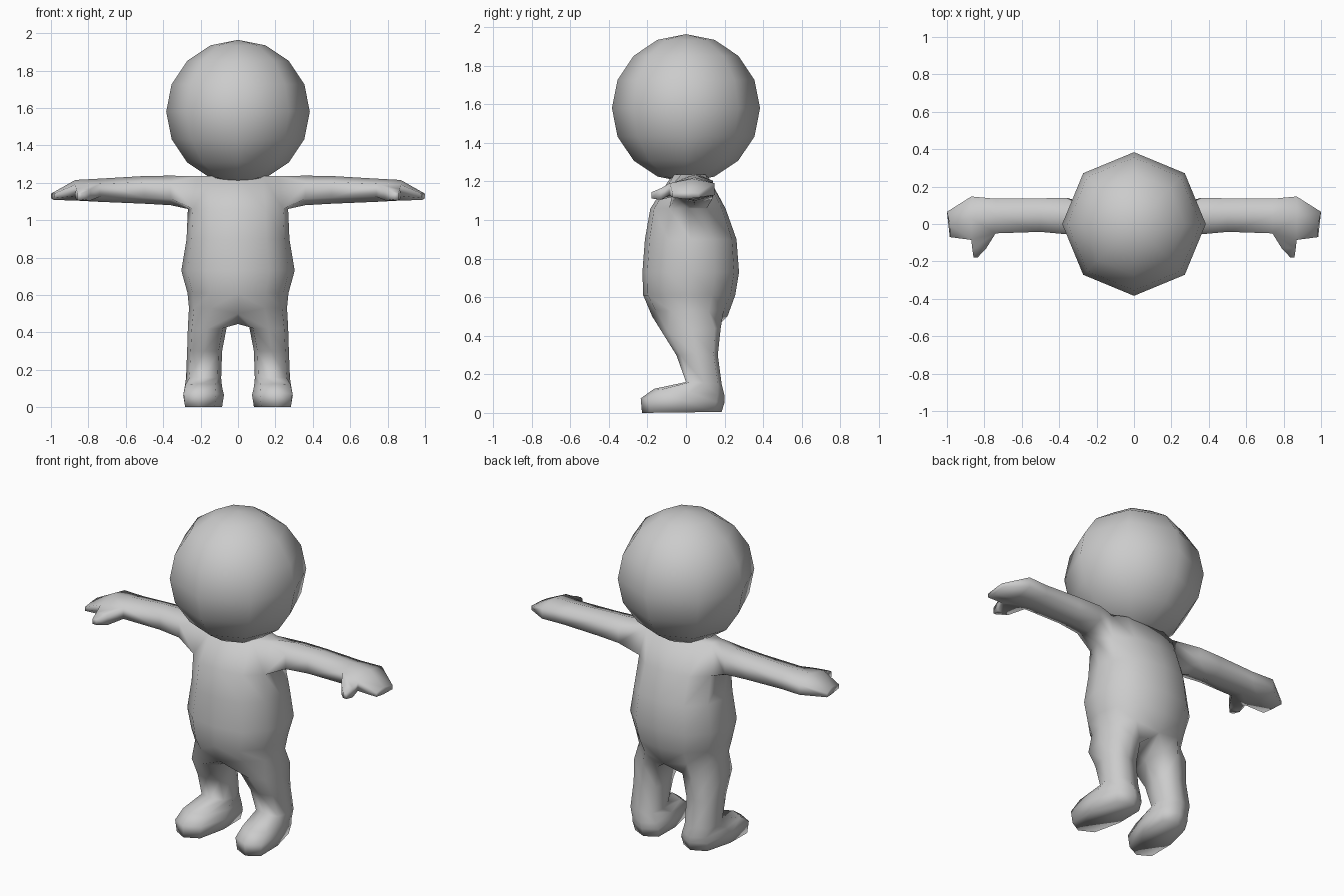
import bpy, bmesh, math
from mathutils import Vector

if "Cube" in bpy.data.objects:
    bpy.data.objects.remove(bpy.data.objects["Cube"])

grey = bpy.data.materials.new("light grey")
grey.diffuse_color = (0.6, 0.6, 0.6, 1)
grey.use_nodes = True
grey.node_tree.nodes["Principled BSDF"].inputs["Base Color"].default_value = grey.diffuse_color


def finish(bm, name):
    bmesh.ops.recalc_face_normals(bm, faces=bm.faces[:])
    mesh = bpy.data.meshes.new(name)
    bm.to_mesh(mesh)
    bm.free()
    mesh.materials.append(grey)
    mesh.polygons.foreach_set("use_smooth", [True] * len(mesh.polygons))
    obj = bpy.data.objects.new(name, mesh)
    bpy.context.collection.objects.link(obj)
    return obj


def add_ring(bm, points):
    return [bm.verts.new(p) for p in points]


def bridge(bm, a, b, closed=True, skip=()):
    n = len(a)
    for i in range(n if closed else n - 1):
        if i not in skip:
            j = (i + 1) % n
            bm.faces.new((a[i], a[j], b[j], b[i]))


# Head: eight-sided ball
bm = bmesh.new()
bmesh.ops.create_uvsphere(bm, u_segments=8, v_segments=8, radius=0.384)
for v in bm.verts:
    v.co.z += 1.58
finish(bm, "head")

# Body: right half, mirrored afterwards
bm = bmesh.new()


def torso_points(z, w, yf, yb):
    """Half ring from the front centre around the side to the back centre."""
    mid, half = (yf + yb) / 2, (yb - yf) / 2
    shape = [(0, -1), (0.55, -0.9), (0.9, -0.5), (1, 0),
             (0.9, 0.5), (0.55, 0.9), (0, 1)]
    return [(w * x, mid + half * y, z) for x, y in shape]


# Torso: z, half width, front y, back y
torso_rows = [(1.235, 0.24, -0.07, 0.11), (1.06, 0.268, -0.185, 0.205),
              (0.90, 0.275, -0.213, 0.262), (0.73, 0.303, -0.226, 0.275),
              (0.61, 0.270, -0.222, 0.255), (0.53, 0.262, -0.175, 0.215)]
rows = [add_ring(bm, torso_points(*r)) for r in torso_rows]
rows[-1][0].co.z = 0.50
rows[-1][6].co.z = 0.50
for i in range(len(rows) - 1):
    bridge(bm, rows[i], rows[i + 1], closed=False,
           skip=(2, 3) if i == 0 else ())
bm.faces.new(rows[0])

# Leg and foot: inner x, outer x, front y, back y, front z, back z, toe-out
leg_rows = [(0.06, 0.268, -0.125, 0.18, 0.42, 0.44, 0),
            (0.085, 0.272, -0.05, 0.165, 0.30, 0.30, 0),
            (0.09, 0.278, 0.00, 0.185, 0.16, 0.15, 0),
            (0.085, 0.285, -0.165, 0.20, 0.125, 0.09, 0.04),
            (0.075, 0.293, -0.235, 0.20, 0.075, 0.055, 0.05),
            (0.085, 0.283, -0.228, 0.185, 0.0, 0.005, 0.05)]


def leg_points(xi, xo, yf, yb, zf, zb, toe):
    cx, cy = (xi + xo) / 2, (yf + yb) / 2
    pts = []
    for i in range(8):
        a = math.radians(225 + 45 * i)
        k = 1.13 if i % 2 == 0 else 1
        c, s = k * math.cos(a), k * math.sin(a)
        t = (1 + max(-1, min(1, s))) / 2
        pts.append((cx + c * (xo - xi) / 2 - toe * s * 0.5,
                    cy + s * (yb - yf) / 2, zf + (zb - zf) * t))
    return pts


crotch = bm.verts.new((0, 0.03, 0.445))
prev = rows[-1] + [crotch]
for r in leg_rows:
    ring = add_ring(bm, leg_points(*r))
    bridge(bm, prev, ring)
    prev = ring
bm.faces.new(prev)

# Arm and hand: x, front y, back y, bottom z, top z
arm_rows = [(0.36, -0.055, 0.14, 1.08, 1.238), (0.50, -0.042, 0.137, 1.088, 1.236),
            (0.74, -0.05, 0.135, 1.098, 1.222), (0.87, -0.085, 0.147, 1.105, 1.215),
            (0.985, -0.07, 0.065, 1.108, 1.15)]


def arm_points(x, yf, yb, zb, zt):
    cy, cz = (yf + yb) / 2, (zb + zt) / 2
    q = (zt - zb) * 0.28
    return [(x, yf, cz + q), (x, cy, zt), (x, yb, cz + q),
            (x, yb, cz - q), (x, cy, zb), (x, yf, cz - q)]


prev = rows[0][2:5] + rows[1][2:5][::-1]
for i, r in enumerate(arm_rows):
    ring = add_ring(bm, arm_points(*r))
    bridge(bm, prev, ring, skip=(5,) if i == 3 else ())
    if i == 3:
        # Thumb grows from the open quad on the front of the hand
        base = [prev[5], prev[0], ring[0], ring[5]]
        for x0, x1, y, z0, z1 in [(0.79, 0.865, -0.13, 1.105, 1.165),
                                  (0.835, 0.858, -0.178, 1.112, 1.145)]:
            tip = add_ring(bm, [(x0, y, z0), (x0, y, z1), (x1, y, z1), (x1, y, z0)])
            bridge(bm, base, tip)
            base = tip
        bm.faces.new(base)
    prev = ring
for i in (2, 3):
    prev[i].co.x = 1.0
bm.faces.new(prev)

# Mirror the half and weld the centre line
bmesh.ops.mirror(bm, geom=bm.verts[:] + bm.edges[:] + bm.faces[:],
                 axis='X', merge_dist=0.0001)
bmesh.ops.remove_doubles(bm, verts=bm.verts[:], dist=0.0001)
finish(bm, "body")
